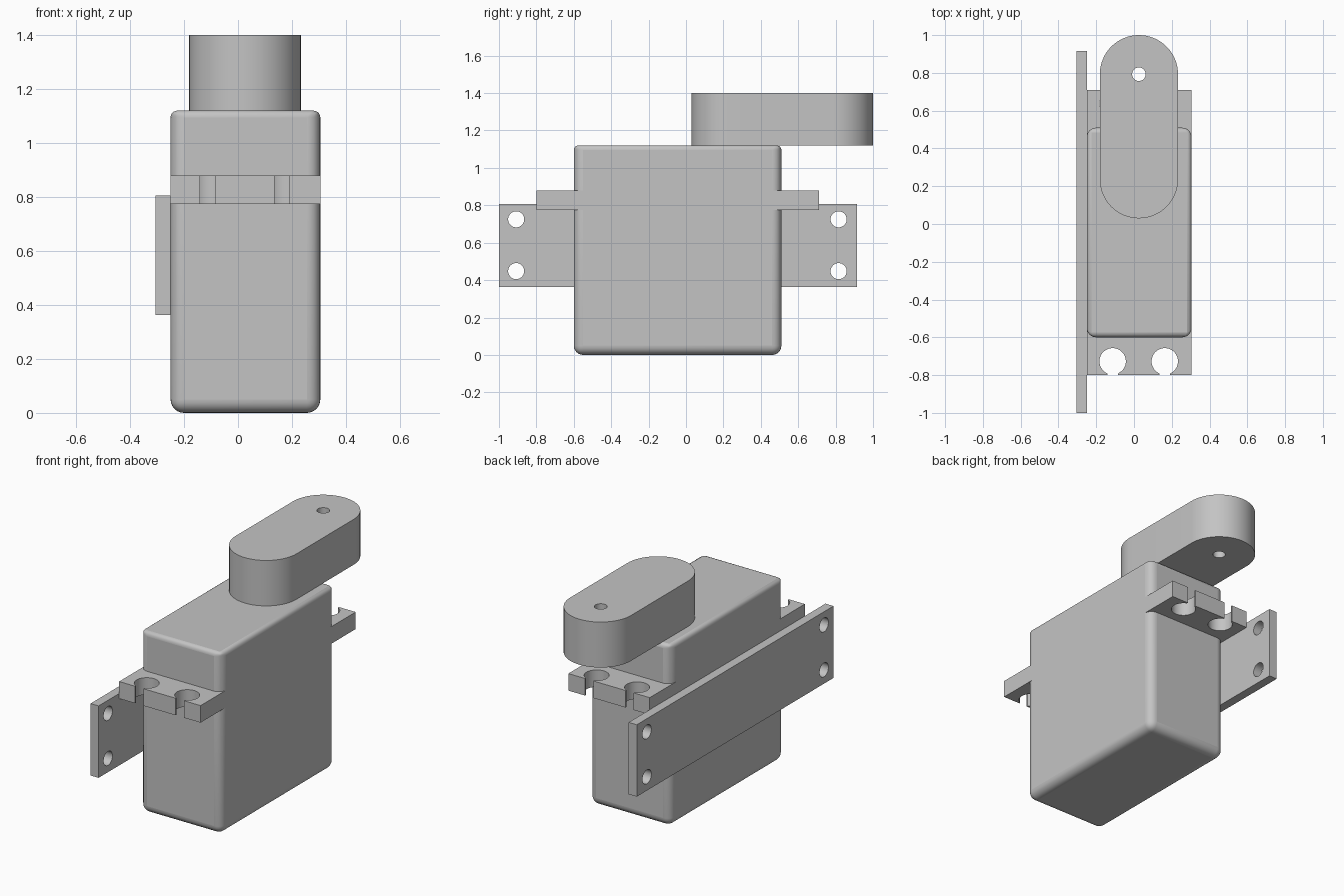
import bpy, bmesh
from math import pi, sin, cos, asin, radians

if "Cube" in bpy.data.objects:
    bpy.data.objects.remove(bpy.data.objects["Cube"])

grey = bpy.data.materials.new("plain_grey")
grey.use_nodes = True
colour = (0.55, 0.55, 0.55, 1)
grey.diffuse_color = colour
grey.node_tree.nodes["Principled BSDF"].inputs["Base Color"].default_value = colour


def arc(cx, cy, r, start, sweep, n=32):
    return [(cx + r * cos(start + sweep * i / n), cy + r * sin(start + sweep * i / n))
            for i in range(n + 1)]


def circle(cx, cy, r):
    return arc(cx, cy, r, 0, 2 * pi)[:-1]


def rect(x0, x1, y0, y1):
    return [(x0, y0), (x1, y0), (x1, y1), (x0, y1)]


def finish(name, mesh):
    obj = bpy.data.objects.new(name, mesh)
    bpy.context.collection.objects.link(obj)
    mesh.materials.clear()
    mesh.materials.append(grey)
    return obj


def smooth(obj):
    bpy.ops.object.select_all(action="DESELECT")
    obj.select_set(True)
    bpy.context.view_layer.objects.active = obj
    bpy.ops.object.shade_smooth_by_angle(angle=radians(30))


def slab(name, loops, low, high, upright=False):
    """Extrude flat outlines (inner loops become holes) between two levels."""
    curve = bpy.data.curves.new(name + "_outline", "CURVE")
    curve.dimensions = "2D"
    curve.fill_mode = "BOTH"
    curve.extrude = (high - low) / 2
    for loop in loops:
        spline = curve.splines.new("POLY")
        spline.points.add(len(loop) - 1)
        for point, (x, y) in zip(spline.points, loop):
            point.co = (x, y, 0, 1)
        spline.use_cyclic_u = True
    temp = bpy.data.objects.new(name + "_outline", curve)
    bpy.context.collection.objects.link(temp)
    bpy.context.view_layer.update()
    mesh = bpy.data.meshes.new_from_object(
        temp.evaluated_get(bpy.context.evaluated_depsgraph_get()))
    bpy.data.objects.remove(temp)
    bpy.data.curves.remove(curve)
    bm = bmesh.new()
    bm.from_mesh(mesh)
    bmesh.ops.remove_doubles(bm, verts=bm.verts, dist=0.0002)
    bmesh.ops.recalc_face_normals(bm, faces=bm.faces)
    bm.to_mesh(mesh)
    bm.free()
    obj = finish(name, mesh)
    middle = (low + high) / 2
    if upright:
        obj.rotation_euler = (pi / 2, 0, pi / 2)
        obj.location.x = middle
    else:
        obj.location.z = middle
    smooth(obj)
    return obj


# Motor housing: box with rounded edges, tighter around the top
LEFT, RIGHT, FRONT, BACK, TOP = -0.25, 0.305, -0.6, 0.51, 1.12
bm = bmesh.new()
bmesh.ops.create_cube(bm, size=1)
for v in bm.verts:
    v.co = (RIGHT if v.co.x > 0 else LEFT, BACK if v.co.y > 0 else FRONT,
            TOP if v.co.z > 0 else 0)
weight = bm.edges.layers.float.new("bevel_weight_edge")
for e in bm.edges:
    e[weight] = 0.5 if all(v.co.z > 1 for v in e.verts) else 1
mesh = bpy.data.meshes.new("housing")
bm.to_mesh(mesh)
bm.free()
housing = finish("housing", mesh)
bevel = housing.modifiers.new("rounded_edges", "BEVEL")
bevel.limit_method = "WEIGHT"
bevel.width = 0.05
bevel.segments = 6
smooth(housing)

# Mounting ears with two open keyhole slots each
for name, inner, outer in (("front_ear", -0.55, -0.8), ("back_ear", 0.46, 0.71)):
    side = 1 if outer < 0 else -1
    radius, half_slot = 0.07, 0.028
    a = asin(half_slot / radius)
    outline = [(LEFT, inner * side), (LEFT, outer * side)]
    for cx in (-0.113, 0.163):
        outline.append((cx - half_slot, outer * side))
        outline += arc(cx, outer * side + 0.073, radius, -pi / 2 - a, 2 * a - 2 * pi)
        outline.append((cx + half_slot, outer * side))
    outline += [(RIGHT, outer * side), (RIGHT, inner * side)]
    slab(name, [[(x, y * side) for x, y in outline]], 0.775, 0.88)

# Side bracket with a pair of screw holes at each end
holes = [circle(y, z, 0.043) for y in (-0.908, 0.816) for z in (0.448, 0.725)]
slab("side_bracket", [rect(-1, 0.915, 0.363, 0.806)] + holes, -0.305, LEFT, upright=True)

# Output arm: rounded bar with a pin hole near its far end
cx, r, near, far = 0.026, 0.207, 0.237, 0.793
bar = arc(cx, far, r, 0, pi) + arc(cx, near, r, pi, pi)
slab("output_arm", [bar, circle(cx, far, 0.036)], TOP, 1.4)
